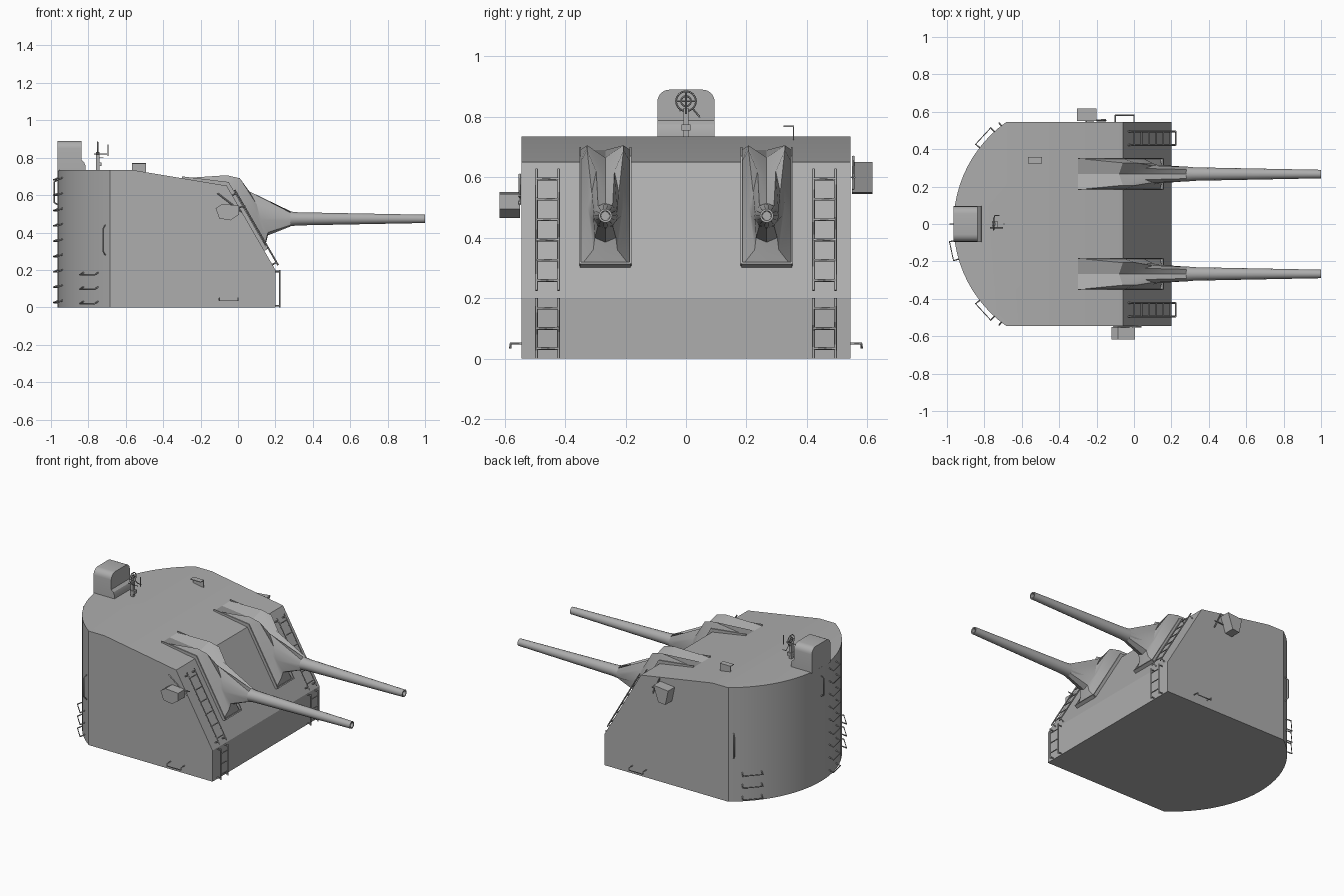
import bpy, bmesh, math
from mathutils import Vector, Matrix

cube = bpy.data.objects.get("Cube")
if cube:
    bpy.data.objects.remove(cube)

grey = bpy.data.materials.new("ship_grey")
grey.use_nodes = True
COL = (0.42, 0.42, 0.42, 1)
grey.diffuse_color = COL
grey.node_tree.nodes["Principled BSDF"].inputs["Base Color"].default_value = COL


def finish(name, bm, smooth=None):
    bmesh.ops.recalc_face_normals(bm, faces=bm.faces[:])
    me = bpy.data.meshes.new(name)
    bm.to_mesh(me)
    bm.free()
    me.materials.append(grey)
    ob = bpy.data.objects.new(name, me)
    bpy.context.collection.objects.link(ob)
    if smooth:
        bpy.ops.object.select_all(action='DESELECT')
        ob.select_set(True)
        bpy.context.view_layer.objects.active = ob
        bpy.ops.object.shade_smooth_by_angle(angle=math.radians(smooth))
    return ob


def prism(bm, points, offset):
    face = bm.faces.new([bm.verts.new(p) for p in points])
    new = bmesh.ops.extrude_face_region(bm, geom=[face])["geom"]
    bmesh.ops.translate(bm, vec=offset, verts=[v for v in new if isinstance(v, bmesh.types.BMVert)])


def box(name, center, size, pitch=0):
    bm = bmesh.new()
    m = Matrix.Translation(center) @ Matrix.Rotation(pitch, 4, 'Y') @ Matrix.Diagonal((*size, 1))
    bmesh.ops.create_cube(bm, size=1, matrix=m)
    return finish(name, bm)


def rods(name, paths, radius=0.004):
    cu = bpy.data.curves.new(name, 'CURVE')
    cu.dimensions = '3D'
    cu.bevel_depth = radius
    cu.bevel_resolution = 0
    cu.use_fill_caps = True
    for path in paths:
        sp = cu.splines.new('POLY')
        sp.points.add(len(path) - 1)
        for p, co in zip(sp.points, path):
            p.co = (*co, 1)
    cu.materials.append(grey)
    ob = bpy.data.objects.new(name, cu)
    bpy.context.collection.objects.link(ob)


# Gunhouse: straight sides, round back, sloped roof and face
HALF, BACK, R = 0.545, -0.965, 0.668
arc_x = BACK + R
half_angle = math.asin(HALF / R)


def on_back(a, out=0.0, z=0.0):
    return (arc_x - (R + out) * math.cos(a), (R + out) * math.sin(a), z)


bm = bmesh.new()
plan = [on_back(half_angle * (1 - i / 12)) for i in range(25)]
plan += [(0.2, -HALF, 0), (0.2, HALF, 0)]
prism(bm, plan, (0, 0, 0.735))
for co, no in [((-0.57, 0, 0.735), (0.085, 0, 0.51)), ((0.2, 0, 0.2), (0.45, 0, 0.26))]:
    cut = bmesh.ops.bisect_plane(bm, geom=bm.verts[:] + bm.edges[:] + bm.faces[:],
                                 plane_co=co, plane_no=no, clear_outer=True)
    bmesh.ops.holes_fill(bm, edges=[e for e in bm.edges if e.is_boundary])
finish("gunhouse", bm, 25)

# Guns with folded canvas blast bags
AXIS = 0.473


def barrel(name, y):
    profile = [(0.05, 0.045), (0.28, 0.04), (0.32, 0.036), (0.985, 0.023), (1.0, 0.023),
               (1.0, 0.016), (0.9, 0.014)]
    n = 14
    bm = bmesh.new()
    rings = [[bm.verts.new((x, y + r * math.cos(2 * math.pi * k / n),
                            AXIS + r * math.sin(2 * math.pi * k / n))) for k in range(n)]
             for x, r in profile]
    for a, b in zip(rings, rings[1:]):
        for k in range(n):
            bm.faces.new((a[k], a[(k + 1) % n], b[(k + 1) % n], b[k]))
    bm.faces.new(rings[0])
    bm.faces.new(rings[-1])
    finish(name, bm, 35)


def blast_bag(name, y):
    # Half rings run from the top centre round to the bottom centre
    halves = [
        [(-.30, 0, .69), (-.30, .083, .69), (-.06, .083, .65), (.05, .083, .46), (.14, .083, .305), (.14, 0, .305)],
        [(-.08, 0, .665), (-.06, .06, .706), (.01, .06, .69), (.10, .058, .50), (.15, .04, .36), (.15, 0, .345)],
        [(.04, 0, .60), (.06, .03, .62), (.10, .045, .55), (.12, .05, .47), (.16, .035, .40), (.16, 0, .385)],
    ]
    halves.append([(0.28, 0.041 * math.sin(math.pi * k / 5), AXIS + 0.041 * math.cos(math.pi * k / 5))
                   for k in range(6)])
    bm = bmesh.new()
    rings = []
    for h in halves:
        loop = h + [(px, -py, pz) for px, py, pz in h[-2:0:-1]]
        rings.append([bm.verts.new((px, y + py, pz)) for px, py, pz in loop])
    for a, b in zip(rings, rings[1:]):
        for k in range(len(a)):
            j = (k + 1) % len(a)
            bm.faces.new((a[k], a[j], b[j], b[k]))
    finish(name, bm, 25)


for side, y in (("left", 0.267), ("right", -0.267)):
    barrel(side + "_barrel", y)
    blast_bag(side + "_blast_bag", y)
    # Raised rim round the gun port
    bm = bmesh.new()
    for s in (-1, 1):
        rim = [(-.30, .685), (-.06, .645), (.135, .305), (.155, .315), (-.05, .67), (-.30, .70)]
        prism(bm, [(x, y + s * 0.083 - 0.003, z) for x, z in rim], (0, 0.006, 0))
    finish(side + "_port_rim", bm)
    box(side + "_port_sill", (0.145, y, 0.309), (0.03, 0.166, 0.008), -0.5)

# Ladders on the sloped face and the front plate
slope = Vector((-0.26, 0, 0.45)).normalized()
for side, s in (("left", 1), ("right", -1)):
    for part, base, up, length, n in (
            ("upper", Vector((0.215, 0, 0.225)), slope, 0.465, 6),
            ("lower", Vector((0.224, 0, 0.0)), Vector((0, 0, 1)), 0.2, 3)):
        out = Vector((up.z, 0, -up.x))
        ys = [s * 0.422, s * 0.495]
        paths = [[base + up * (i + 0.5) / n * length + Vector((0, y, 0)) for y in ys] for i in range(n)]
        for y in ys:
            o = Vector((0, y, 0))
            paths.append([base + o, base + up * length + o])
            for f in (0.04, 0.96):
                p = base + up * length * f + o
                paths.append([p, p - out * 0.03])
        rods(f"{side}_{part}_ladder", paths, 0.0045)

# Rungs, grab handles and foot rails
def rung(a, width, z):
    d = width / 2 / R
    return [on_back(a - d, 0, z + .012), on_back(a - d, .028, z), on_back(a + d, .028, z),
            on_back(a + d, 0, z + .012)]


rods("rear_rungs", [rung(-0.21, 0.10, 0.025 + 0.082 * i) for i in range(9)])
for side, s in (("left", 1), ("right", -1)):
    rods(side + "_rungs", [rung(s * 0.745, 0.115, 0.02 + 0.077 * i) for i in range(3)])
    a = s * 0.905
    rods(side + "_grab_handle", [[on_back(a, 0, .28), on_back(a, .02, .30),
                                  on_back(a, .02, .42), on_back(a, 0, .44)]])
    y = s * HALF
    rods(side + "_foot_rail", [[(-.1, y, .05), (-.1, y + s * .035, .05), (-.1, y + s * .037, .035),
                                (0, y + s * .037, .035), (0, y + s * .035, .05), (0, y, .05)]])
rods("rear_grab_handle", [[on_back(0, 0, .55), on_back(0, .018, .56), on_back(0, .018, .67), on_back(0, 0, .68)]])

# Rear hood with rounded top and flared front foot
bm = bmesh.new()
hood = [(-0.095, 0.73), (0.095, 0.73)]
for cy, start in ((0.055, 0), (-0.055, 90)):
    hood += [(cy + 0.04 * math.cos(math.radians(start + t)), 0.85 + 0.04 * math.sin(math.radians(start + t)))
             for t in range(0, 91, 18)]
prism(bm, [(-0.964, y, z) for y, z in hood], (0.126, 0, 0))
foot = [(-0.84, 0.73), (-0.815, 0.73), (-0.815, 0.755), (-0.822, 0.775), (-0.84, 0.79)]
prism(bm, [(x, -0.095, z) for x, z in foot], (0, 0.19, 0))
finish("rear_hood", bm, 30)

# Open ring sight on its post
ring = [(-0.75, 0.033 * math.sin(t * math.pi / 8), 0.852 + 0.033 * math.cos(t * math.pi / 8)) for t in range(17)]
inner = [(x, y * 0.5, 0.852 + (z - 0.852) * 0.5) for x, y, z in ring]
rods("ring_sight", [ring, inner, ring[0:9:8], ring[4:13:8],
                    [(-.75, .02, .83), (-.745, .045, .80), (-.72, .045, .80)],
                    [(-.77, -.02, .82), (-.70, -.02, .82)], [(-.695, 0, .81), (-.695, 0, .87)]], 0.003)
box("sight_post", (-0.75, 0, 0.78), (0.018, 0.018, 0.1))
box("sight_base", (-0.745, 0, 0.765), (0.03, 0.03, 0.02))

# Roof bracket made of two thin plates
box("roof_bracket_side", (-0.53, 0.356, 0.747), (0.075, 0.004, 0.046))
box("roof_bracket_top", (-0.53, 0.34, 0.769), (0.075, 0.035, 0.004))

# Sighting boxes on the side plates
bm = bmesh.new()
right_box = [(-.12, .53), (-.085, .552), (.005, .545), (.005, .495), (-.04, .465), (-.10, .475)]
prism(bm, [(x, -0.55, z) for x, z in right_box], (0, -0.068, 0))
finish("right_sight_box", bm)
bm = bmesh.new()
left_box = [(-.305, .64), (-.20, .65), (-.235, .55), (-.285, .545)]
prism(bm, [(x, 0.55, z) for x, z in left_box], (0, 0.068, 0))
finish("left_sight_box", bm)
rods("sight_box_brackets", [[(-.11, -.55, .61), (.02, -.55, .51)], [(-.20, .553, .67), (-.15, .553, .56)],
                            [(-.26, .55, .60), (-.15, .558, .60)], [(-.10, -.55, .52), (.04, -.55, .54)]])
